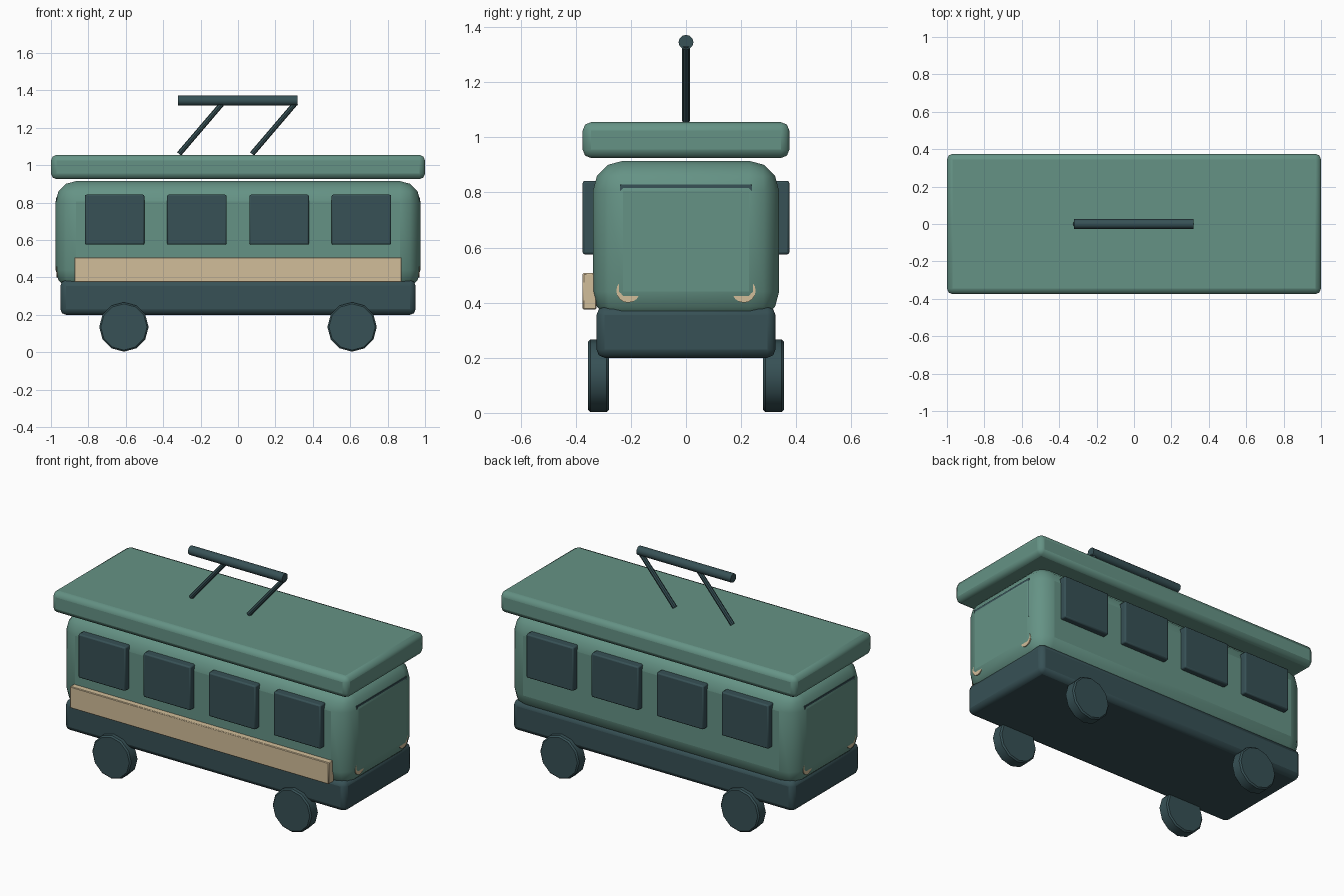
import bpy
import bmesh
import math
from mathutils import Vector, Matrix

cube = bpy.data.objects.get("Cube")
if cube:
    bpy.data.objects.remove(cube, do_unlink=True)


def make_material(name, rgb):
    mat = bpy.data.materials.new(name)
    mat.use_nodes = True
    mat.diffuse_color = (*rgb, 1)
    mat.node_tree.nodes["Principled BSDF"].inputs["Base Color"].default_value = (*rgb, 1)
    return mat


teal = make_material("muted teal", (0.13, 0.29, 0.235))
slate = make_material("dark slate", (0.038, 0.082, 0.092))
cream = make_material("cream", (0.64, 0.51, 0.32))


def finish(name, bm, mat, bevel, segments):
    """Turn a bmesh into an object with rounded edges and smooth bevels."""
    mesh = bpy.data.meshes.new(name)
    bm.to_mesh(mesh)
    bm.free()
    mesh.materials.append(mat)
    obj = bpy.data.objects.new(name, mesh)
    bpy.context.collection.objects.link(obj)
    if bevel:
        mod = obj.modifiers.new("rounded edges", "BEVEL")
        mod.width = bevel
        mod.segments = segments
        mod.limit_method = "ANGLE"
        mod.angle_limit = math.radians(50)
    bpy.ops.object.select_all(action="DESELECT")
    obj.select_set(True)
    bpy.context.view_layer.objects.active = obj
    bpy.ops.object.shade_smooth_by_angle(angle=math.radians(40))
    return obj


def box(name, low, high, mat, bevel=0.0, segments=2):
    low, high = Vector(low), Vector(high)
    bm = bmesh.new()
    bmesh.ops.create_cube(bm, size=1)
    bmesh.ops.scale(bm, vec=high - low, verts=bm.verts)
    bmesh.ops.translate(bm, vec=(low + high) / 2, verts=bm.verts)
    return finish(name, bm, mat, bevel, segments)


def rod(name, start, end, radius, sides, mat, bevel=0.0):
    """Cylinder between two points."""
    start, end = Vector(start), Vector(end)
    axis = end - start
    turn = axis.to_track_quat("Z", "Y").to_matrix().to_4x4()
    bm = bmesh.new()
    bmesh.ops.create_cone(bm, cap_ends=True, segments=sides, radius1=radius,
                          radius2=radius, depth=axis.length,
                          matrix=Matrix.Translation((start + end) / 2) @ turn)
    return finish(name, bm, mat, bevel, 1)


# Main shell
box("chassis", (-0.95, -0.325, 0.2), (0.95, 0.325, 0.385), slate, 0.03)
box("body", (-0.975, -0.338, 0.33), (0.975, 0.338, 0.915), teal, 0.11, 3)
box("roof", (-1, -0.375, 0.925), (1, 0.375, 1.055), teal, 0.03)

# Side windows
for side, label in ((-1, "front"), (1, "back")):
    for i in range(4):
        x = -0.66 + 0.44 * i
        ys = sorted((side * 0.32, side * 0.375))
        box(f"{label}_window_{i + 1}", (x - 0.159, ys[0], 0.575),
            (x + 0.159, ys[1], 0.842), slate, 0.008)

# Cream panel along the front side
box("side_panel", (-0.875, -0.375, 0.375), (0.875, -0.325, 0.507), cream, 0.004, 1)

# Windscreens and lamps sunk into both ends
for end, label in ((-1, "right"), (1, "left")):
    xs = sorted((end * 0.94, end * 0.972))
    box(f"{label}_windscreen", (xs[0], -0.24, 0.58), (xs[1], 0.24, 0.828), slate)
    for side, place in ((-1, "front"), (1, "back")):
        rod(f"{label}_{place}_lamp", (end * 0.92, side * 0.21, 0.443),
            (end * 0.971, side * 0.21, 0.443), 0.043, 16, cream)

# Wheels
for x, place in ((-0.61, "right"), (0.61, "left")):
    for side, label in ((-1, "front"), (1, "back")):
        rod(f"{label}_{place}_wheel", (x, side * 0.28, 0.135),
            (x, side * 0.355, 0.135), 0.132, 12, slate, 0.008)

# Current collector on the roof
rod("collector_bar", (-0.32, 0, 1.345), (0.317, 0, 1.345), 0.027, 12, slate)
for i, x in enumerate((-0.315, 0.075)):
    rod(f"collector_strut_{i + 1}", (x, 0, 1.06), (x + 0.235, 0, 1.335),
        0.014, 8, slate)
